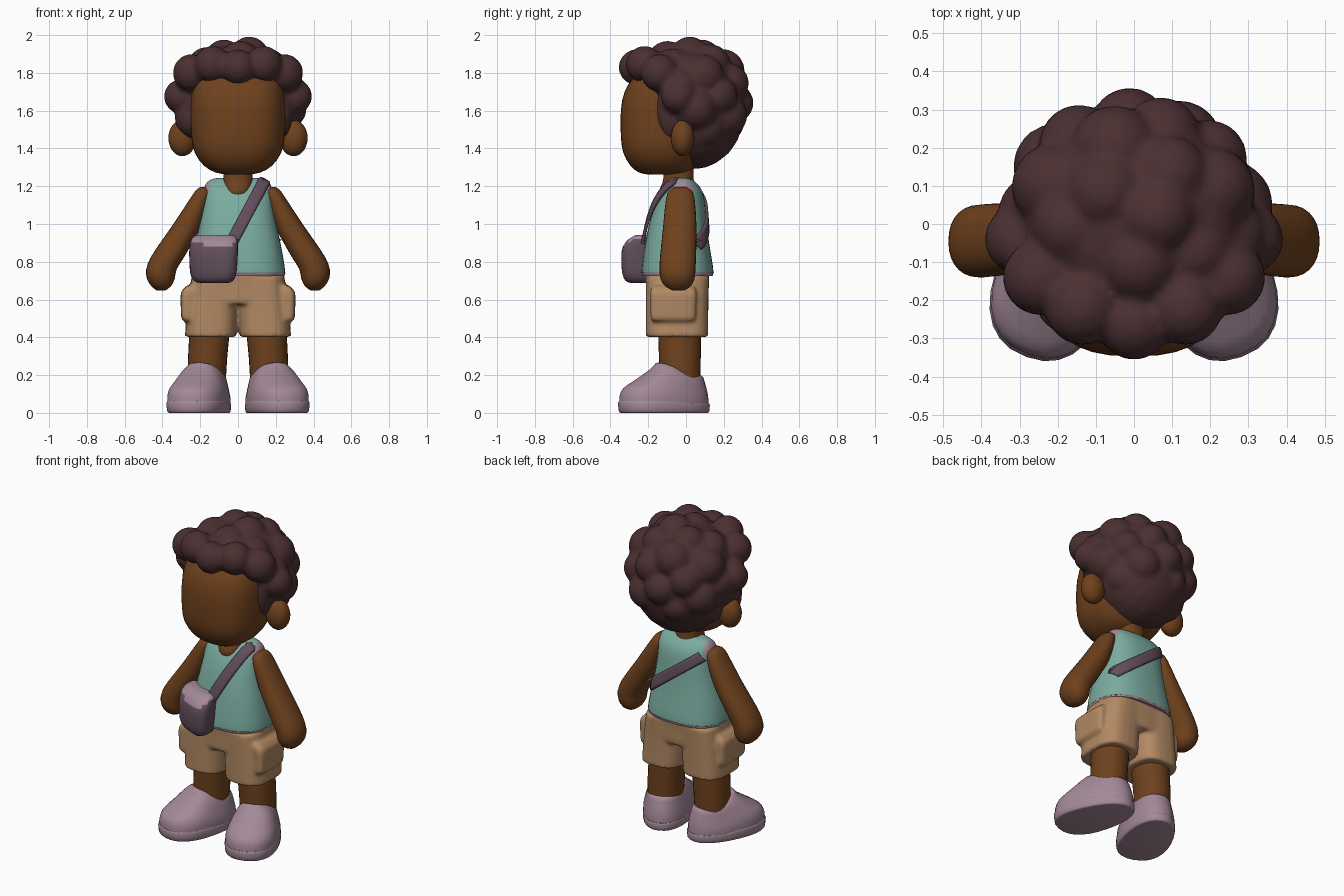
import bpy, bmesh, math, random
from mathutils import Vector, Matrix
from mathutils.bvhtree import BVHTree

if "Cube" in bpy.data.objects:
    bpy.data.objects.remove(bpy.data.objects["Cube"])

random.seed(4)


def material(name, rgb):
    m = bpy.data.materials.new(name)
    m.diffuse_color = (*rgb, 1)
    m.use_nodes = True
    m.node_tree.nodes["Principled BSDF"].inputs["Base Color"].default_value = m.diffuse_color
    return m


SKIN = material("brown skin", (0.158, 0.053, 0.012))
HAIR = material("dark hair", (0.070, 0.029, 0.031))
SHIRT = material("teal cloth", (0.195, 0.41, 0.345))
SHORTS = material("tan cloth", (0.44, 0.25, 0.125))
LILAC = material("lilac", (0.37, 0.25, 0.315))
PURPLE = material("dark purple", (0.125, 0.078, 0.108))


def finish(name, bm, mat, angle=45):
    """Turn a bmesh into a smooth shaded object."""
    bmesh.ops.recalc_face_normals(bm, faces=bm.faces)
    me = bpy.data.meshes.new(name)
    bm.to_mesh(me)
    bm.free()
    me.materials.append(mat)
    me.shade_smooth()
    me.set_sharp_from_angle(angle=math.radians(angle))
    ob = bpy.data.objects.new(name, me)
    bpy.context.collection.objects.link(ob)
    return ob


def fuse(ob, voxel, smooth=0):
    """Melt overlapping pieces of one object together."""
    mod = ob.modifiers.new("fuse", 'REMESH')
    mod.mode = 'VOXEL'
    mod.voxel_size = voxel
    mod.use_smooth_shade = True
    if smooth:
        ob.modifiers.new("soften", 'SMOOTH').iterations = smooth


def spline(rows, steps):
    """Catmull-Rom interpolation between section rows."""
    out = []
    for i in range(len(rows) - 1):
        a, b, c, d = (rows[max(0, min(len(rows) - 1, i + k))] for k in (-1, 0, 1, 2))
        for s in range(steps):
            t = s / steps
            out.append([0.5 * (2 * q + (r - p) * t + (2 * p - 5 * q + 4 * r - w) * t * t
                               + (3 * q - p - 3 * r + w) * t ** 3)
                        for p, q, r, w in zip(a, b, c, d)])
    return out + [list(rows[-1])]


def loft(name, rows, mat, n=2.4, seg=28, steps=2, side=1, change=None, into=None):
    """Stack superellipse sections given as (z, x0, x1, y0, y1)."""
    bm = into or bmesh.new()
    rings = []
    for z, x0, x1, y0, y1 in spline(rows, steps):
        ring = []
        for i in range(seg):
            c, s = math.cos(2 * math.pi * i / seg), math.sin(2 * math.pi * i / seg)
            x = (x0 + x1) / 2 + (x1 - x0) / 2 * math.copysign(abs(c) ** (2 / n), c)
            y = (y0 + y1) / 2 + (y1 - y0) / 2 * math.copysign(abs(s) ** (2 / n), s)
            p = Vector((x, y, z))
            if change:
                p = change(p)
            ring.append(bm.verts.new((p.x * side, p.y, p.z)))
        rings.append(ring)
    for a, b in zip(rings, rings[1:]):
        for i in range(seg):
            j = (i + 1) % seg
            bm.faces.new((a[i], a[j], b[j], b[i]))
    bm.faces.new(rings[0])
    bm.faces.new(rings[-1])
    return None if into else finish(name, bm, mat)


def sym(*rows):
    """Rows (z, half width, y0, y1) symmetric in x."""
    return [(z, -w, w, a, b) for z, w, a, b in rows]


# Head and neck
loft("head", sym((1.262, .06, -.20, -.06), (1.273, .12, -.25, 0), (1.31, .182, -.295, .05),
                 (1.38, .23, -.333, .09), (1.47, .248, -.345, .13), (1.60, .252, -.345, .15),
                 (1.70, .246, -.325, .15), (1.78, .225, -.275, .13), (1.85, .17, -.20, .08),
                 (1.88, .08, -.10, 0)), SKIN, n=2.6, seg=36)
loft("neck", sym((1.12, .05, -.12, .07), (1.17, .07, -.142, .062), (1.205, .08, -.13, .05),
                 (1.24, .078, -.12, .04), (1.33, .078, -.12, .04)), SKIN)

# Shirt with lilac hem and armhole trim
shirt = loft("shirt", sym((.735, .25, -.235, .145), (.78, .246, -.232, .142), (.90, .225, -.215, .122),
                          (1.0, .203, -.195, .11), (1.10, .187, -.165, .102), (1.17, .182, -.13, .088),
                          (1.21, .172, -.10, .062), (1.235, .145, -.07, .035), (1.243, .11, -.05, .015)),
             SHIRT, n=2.5, seg=40)
shirt.data.materials.append(LILAC)
for f in shirt.data.polygons:
    if abs(f.normal.x) > .55 and f.center.z > 1.17:
        f.material_index = 1
loft("shirt_hem", sym((.726, .246, -.231, .141), (.742, .2515, -.237, .147)), LILAC, n=2.5, seg=40)

# Shorts: waist, two legs and side pockets melted into one cloth
cloth = bmesh.new()
loft("", sym((.575, .255, -.205, .11), (.60, .262, -.212, .118), (.68, .252, -.213, .12),
             (.74, .243, -.216, .125)), SHORTS, n=2.8, into=cloth)
for side in (1, -1):
    loft("", [(.402, .010, .280, -.212, .117), (.42, .008, .280, -.213, .118),
              (.50, .004, .273, -.213, .118), (.60, 0, .263, -.213, .119),
              (.72, 0, .246, -.213, .123)], SHORTS, n=2.9, side=side, into=cloth)
    loft("", [(.485, .22, .28, -.17, .035), (.497, .22, .299, -.186, .05),
              (.56, .22, .303, -.188, .053), (.62, .22, .304, -.190, .055), (.65, .21, .296, -.188, .052),
              (.675, .20, .268, -.175, .04)], SHORTS, n=4.5, side=side, into=cloth)
fuse(finish("shorts", cloth, SHORTS), .01, 4)

turn = Matrix.Rotation(math.radians(20), 3, 'Z')


def place(p):
    """Taper a shoe, lower its heel and turn the toe outwards."""
    drop = .05 * max(0, min(1, (p.y + .04) / .16)) * p.z / .26
    return turn @ Vector((p.x * (1 - .6 * p.y), p.y, p.z - drop)) + Vector((.196, -.112, 0))


for side, label in ((1, "left"), (-1, "right")):
    # Leg
    loft(label + "_leg", [(.15, .065, .265, -.14, .075), (.28, .058, .265, -.143, .078),
                          (.45, .042, .256, -.148, .08)], SKIN, n=2.1, side=side)
    # Shoe with sole
    loft(label + "_shoe_sole", sym((0, .136, -.237, .232), (.008, .146, -.248, .243),
                                   (.05, .150, -.252, .246), (.062, .147, -.247, .242)),
         LILAC, n=2.3, side=side, change=place)
    loft(label + "_shoe", sym((.04, .146, -.246, .240), (.09, .147, -.243, .238),
                              (.13, .140, -.225, .234), (.17, .128, -.165, .226),
                              (.21, .116, -.105, .216), (.24, .104, -.065, .205),
                              (.264, .08, -.045, .16), (.268, .05, -.03, .1)),
         LILAC, n=2.3, side=side, change=place)
    # Arm and mitten hand
    loft(label + "_arm", [(1.195, .175, .20, -.055, 0), (1.18, .15, .222, -.085, .025),
                          (1.14, .15, .25, -.105, .045), (1.0, .19, .342, -.12, .055),
                          (.90, .242, .412, -.13, .055), (.82, .288, .464, -.138, .053),
                          (.76, .325, .486, -.14, .05), (.71, .335, .482, -.135, .045),
                          (.67, .355, .458, -.11, .025), (.648, .385, .43, -.07, -.01)],
         SKIN, n=2.2, side=side)
    # Ear
    bm = bmesh.new()
    bmesh.ops.create_uvsphere(bm, u_segments=18, v_segments=12, radius=1,
                              matrix=Matrix.Translation((side * .295, -.018, 1.455))
                              @ Matrix.Diagonal((.075, .063, .096, 1)))
    finish(label + "_ear", bm, SKIN)

# Hair: ellipsoid core with clumps, fused by a remesh
bm = bmesh.new()


def blob(x, y, z, rx, ry=None, rz=None):
    bmesh.ops.create_icosphere(bm, subdivisions=3, radius=1, matrix=Matrix.Translation((x, y, z))
                               @ Matrix.Diagonal((rx, ry or rx, rz or rx, 1)))


blob(0, .045, 1.60, .295, .265, .31)
blob(0, .01, 1.77, .29, .27, .18)
for s in (1, -1):
    blob(s * .228, -.075, 1.61, .062, .085, .16)     # sideburn
    blob(s * .135, -.22, 1.845, .098)                # fringe
    blob(s * .245, -.14, 1.80, .10)
    blob(s * .30, -.04, 1.675, .092)                 # temple
    blob(s * .26, .02, 1.58, .075)
blob(0, -.262, 1.83, .095)
COUNT = 36
for i in range(COUNT):
    h = 1 - 2 * (i + .5) / COUNT
    a = i * 2.39996
    w = math.sqrt(1 - h * h)
    x, y, z = .255 * w * math.cos(a), .02 + .235 * w * math.sin(a), 1.66 + .235 * h
    if z > 1.43 and not (y < -.05 and z < 1.80):
        blob(x, y, z, random.uniform(.10, .118))
fuse(finish("hair", bm, HAIR, 180), .016, 1)


# Shoulder bag with lilac top, turned towards the hip
def wrap(p):
    return Vector((p.x, p.y + .45 * max(0, -.07 - p.x), p.z))


bag = loft("bag", [(.688, -.20, -.05, -.30, -.19), (.70, -.235, -.025, -.325, -.18),
                   (.74, -.253, -.008, -.342, -.18), (.82, -.258, -.002, -.346, -.18),
                   (.88, -.257, 0, -.337, -.18), (.92, -.248, -.004, -.305, -.18),
                   (.938, -.225, -.02, -.275, -.18), (.943, -.20, -.04, -.26, -.19)],
           PURPLE, n=3.6, change=wrap)
bag.data.materials.append(LILAC)
for f in bag.data.polygons:
    if f.normal.z > .5:
        f.material_index = 1

# Straps laid on the shirt by casting rays along y
tree = BVHTree.FromPolygons([v.co for v in shirt.data.vertices],
                            [p.vertices for p in shirt.data.polygons])


def strap(name, start, end, face, lift):
    bm = bmesh.new()
    a, b = Vector(start), Vector(end)
    across = (b - a).normalized().orthogonal() * .031
    rows, last = [], [face * .08] * 5
    for i in range(25):
        row = []
        for k in range(5):
            p = a.lerp(b, i / 24) + across * (k / 2 - 1)
            hit = tree.ray_cast(Vector((p.x, face, p.y)), Vector((0, -face, 0)))[0]
            if hit:
                last[k] = hit.y
            row.append(bm.verts.new((p.x, last[k] + face * lift, p.y)))
        rows.append(row)
    for r, q in zip(rows, rows[1:]):
        for k in range(4):
            bm.faces.new((r[k], r[k + 1], q[k + 1], q[k]))
    sol = finish(name, bm, PURPLE).modifiers.new("thickness", 'SOLIDIFY')
    sol.thickness = .018
    sol.offset = 0


strap("front_strap", (-.04, .89), (.142, 1.232), -1, .014)
strap("back_strap", (.205, .89), (-.15, 1.16), 1, .004)
